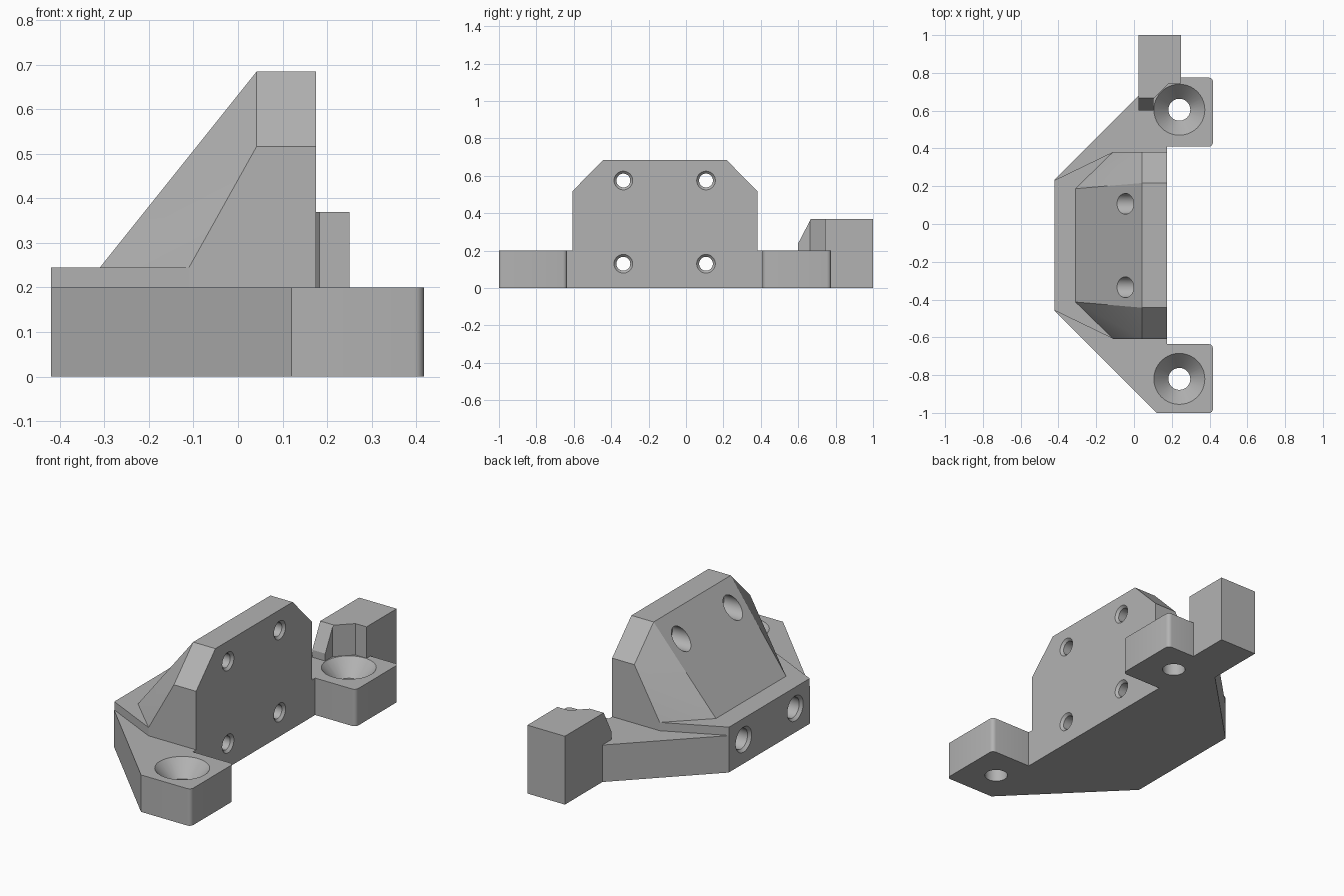
import bpy, bmesh, math
from mathutils import Vector

cube = bpy.data.objects.get("Cube")
if cube:
    bpy.data.objects.remove(cube, do_unlink=True)

grey = bpy.data.materials.new("plain_grey")
grey.use_nodes = True
grey.diffuse_color = (0.45, 0.45, 0.45, 1)
grey.node_tree.nodes["Principled BSDF"].inputs["Base Color"].default_value = (0.45, 0.45, 0.45, 1)

MID = -0.113          # symmetry line of the bracket in y
TAB_HOLES = (0.605, -0.82)
PLATE_HOLES = (0.107, -0.335)


def finish(bm, name):
    bmesh.ops.recalc_face_normals(bm, faces=bm.faces)
    mesh = bpy.data.meshes.new(name)
    bm.to_mesh(mesh)
    bm.free()
    mesh.materials.append(grey)
    obj = bpy.data.objects.new(name, mesh)
    bpy.context.collection.objects.link(obj)
    return obj


def prism(name, outline, low, high, axis="z"):
    """Extrude a 2D outline along z (xy outline) or x (yz outline)."""
    bm = bmesh.new()
    place = (lambda a, b: (a, b, low)) if axis == "z" else (lambda a, b: (low, a, b))
    face = bm.faces.new([bm.verts.new(place(a, b)) for a, b in outline])
    new = bmesh.ops.extrude_face_region(bm, geom=[face])["geom"]
    step = Vector((0, 0, high - low)) if axis == "z" else Vector((high - low, 0, 0))
    bmesh.ops.translate(bm, vec=step, verts=[v for v in new if isinstance(v, bmesh.types.BMVert)])
    return finish(bm, name)


def turned(name, profile, centre, axis="z", sides=40, turn=0.0):
    """Closed round solid from (position, radius) pairs along an axis."""
    bm = bmesh.new()
    rings = []
    for pos, rad in profile:
        ring = []
        for i in range(sides):
            t = math.tau * i / sides + turn
            a, b = centre[0] + rad * math.cos(t), centre[1] + rad * math.sin(t)
            ring.append(bm.verts.new((a, b, pos) if axis == "z" else (pos, a, b)))
        rings.append(ring)
    for r, s in zip(rings, rings[1:]):
        for i in range(sides):
            j = (i + 1) % sides
            bm.faces.new((r[i], r[j], s[j], s[i]))
    bm.faces.new(rings[0])
    bm.faces.new(rings[-1])
    return finish(bm, name)


def combine(target, other, operation):
    mod = target.modifiers.new("combine", "BOOLEAN")
    mod.operation = operation
    mod.solver = "EXACT"
    mod.object = other
    bpy.context.view_layer.objects.active = target
    bpy.ops.object.modifier_apply(modifier=mod.name)
    bpy.data.objects.remove(other, do_unlink=True)


def corner(x, y, sx, sy, r=0.022):
    """Small rounded outline corner, from the y side to the x side."""
    cx, cy = x - sx * r, y - sy * r
    return [(cx + sx * r * math.cos(t), cy + sy * r * math.sin(t))
            for t in (i * math.pi / 8 for i in range(5))]


# Base with two screw tabs, half outline mirrored across the middle
half = [(0.175, 0.523)] + corner(0.418, 0.523, 1, -1)[::-1] + corner(0.418, 0.888, 1, 1)
half += [(0.12, 0.888), (-0.42, 0.347)]
outline = [(x, MID + y) for x, y in half] + [(x, MID - y) for x, y in reversed(half)]
bracket = prism("bracket", outline, 0, 0.2)

# Low raised step along the rear edge
step = [(-0.42, 0.345), (-0.11, 0.495), (0.1, 0.3)]
outline = [(x, MID + y) for x, y in step] + [(x, MID - y) for x, y in reversed(step)]
combine(bracket, prism("rear_step", outline, 0.1, 0.245), "UNION")

# Upright plate and its sloping support, as one convex body
bm = bmesh.new()
for x, y, z in [(-0.31, 0.3, 0.245), (-0.31, 0.3, 0.1), (-0.11, 0.495, 0.245), (-0.11, 0.495, 0.1),
                (0.175, 0.495, 0.1), (0.175, 0.495, 0.517), (0.042, 0.495, 0.517),
                (0.175, 0.33, 0.685), (0.042, 0.33, 0.685)]:
    for side in (1, -1):
        bm.verts.new((x, MID + side * y, z))
bmesh.ops.convex_hull(bm, input=bm.verts)
bmesh.ops.dissolve_limit(bm, angle_limit=0.01, verts=bm.verts, edges=bm.edges)
combine(bracket, finish(bm, "upright_plate"), "UNION")

# End block with a sloped face, cleared around the screw head
profile = [(0.6, 0), (1.0, 0), (1.0, 0.37), (0.668, 0.37), (0.6, 0.24)]
block = prism("end_block", profile, 0.025, 0.25, "x")
clearance = turned("head_clearance", [(0.2, 0.149), (0.5, 0.149)], (0.24, TAB_HOLES[0]),
                   sides=8, turn=math.pi / 8)
combine(block, clearance, "DIFFERENCE")
combine(bracket, block, "UNION")

# Countersunk screw holes in the tabs
for y in TAB_HOLES:
    sink = [(-0.02, 0.058), (0.115, 0.058), (0.2, 0.135), (0.21, 0.135)]
    combine(bracket, turned("tab_hole", sink, (0.24, y)), "DIFFERENCE")

# Stepped bolt holes through the plate, wide at the rear
for y in PLATE_HOLES:
    for z, rear in ((0.575, [(-0.5, 0.055)]),
                    (0.13, [(-0.5, 0.068), (-0.42, 0.068), (-0.405, 0.055)])):
        bore = rear + [(0.045, 0.055), (0.045, 0.037), (0.162, 0.037), (0.175, 0.05), (0.2, 0.05)]
        combine(bracket, turned("bolt_hole", bore, (y, z), "x"), "DIFFERENCE")

# Smooth the bores, keep all hard edges
bpy.ops.object.select_all(action="DESELECT")
bracket.select_set(True)
bpy.context.view_layer.objects.active = bracket
bpy.ops.object.shade_smooth_by_angle(angle=math.radians(25))
